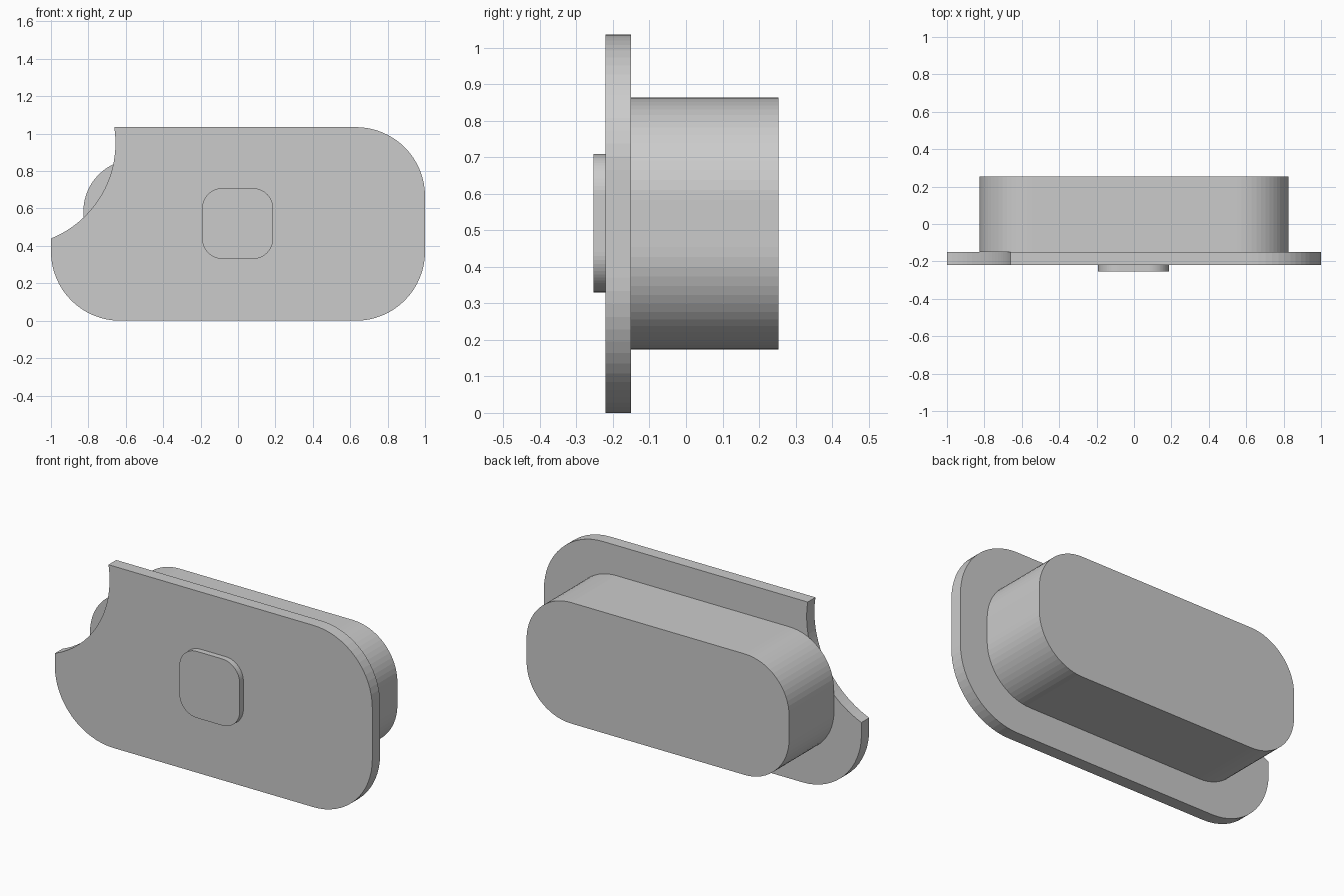
import bpy, bmesh
from math import sin, cos, pi, atan2

if "Cube" in bpy.data.objects:
    bpy.data.objects.remove(bpy.data.objects["Cube"])


def arc(cx, cz, r, a0, a1, n=16):
    return [(cx + r * cos(a0 + (a1 - a0) * i / n),
             cz + r * sin(a0 + (a1 - a0) * i / n)) for i in range(n + 1)]


def corners(x0, x1, z0, z1, r):
    # Rounded corners: top right, top left, bottom left, bottom right
    centres = [(x1 - r, z1 - r), (x0 + r, z1 - r), (x0 + r, z0 + r), (x1 - r, z0 + r)]
    return [arc(cx, cz, r, i * pi / 2, (i + 1) * pi / 2) for i, (cx, cz) in enumerate(centres)]


def extrude_profile(name, profile, y0, y1):
    bm = bmesh.new()
    face = bm.faces.new([bm.verts.new((x, y0, z)) for x, z in profile])
    ext = bmesh.ops.extrude_face_region(bm, geom=[face], use_keep_orig=True)
    for v in ext["geom"]:
        if isinstance(v, bmesh.types.BMVert):
            v.co.y = y1
    bmesh.ops.recalc_face_normals(bm, faces=bm.faces)
    mesh = bpy.data.meshes.new(name)
    bm.to_mesh(mesh)
    bm.free()
    obj = bpy.data.objects.new(name, mesh)
    bpy.context.collection.objects.link(obj)
    return obj


# Front plate, its top left corner replaced by a concave circular bite
TOP = 1.035
plate = corners(-1, 1, 0, TOP, 0.37)
bx, bz, br = -1.205, 0.95, 0.55
dz = TOP - bz
a_top = atan2(dz, (br * br - dz * dz) ** 0.5)
a_side = -atan2((br * br - (-1 - bx) ** 2) ** 0.5, -1 - bx)
plate[1] = arc(bx, bz, br, a_top, a_side, 24)
extrude_profile("front_plate", sum(plate, []), -0.22, -0.15)

# Deep rounded body behind the plate
extrude_profile("rear_body", sum(corners(-0.827, 0.827, 0.174, 0.863, 0.28), []), -0.15, 0.253)

# Small raised button on the front
extrude_profile("front_button", sum(corners(-0.192, 0.188, 0.33, 0.709, 0.11), []), -0.253, -0.22)
